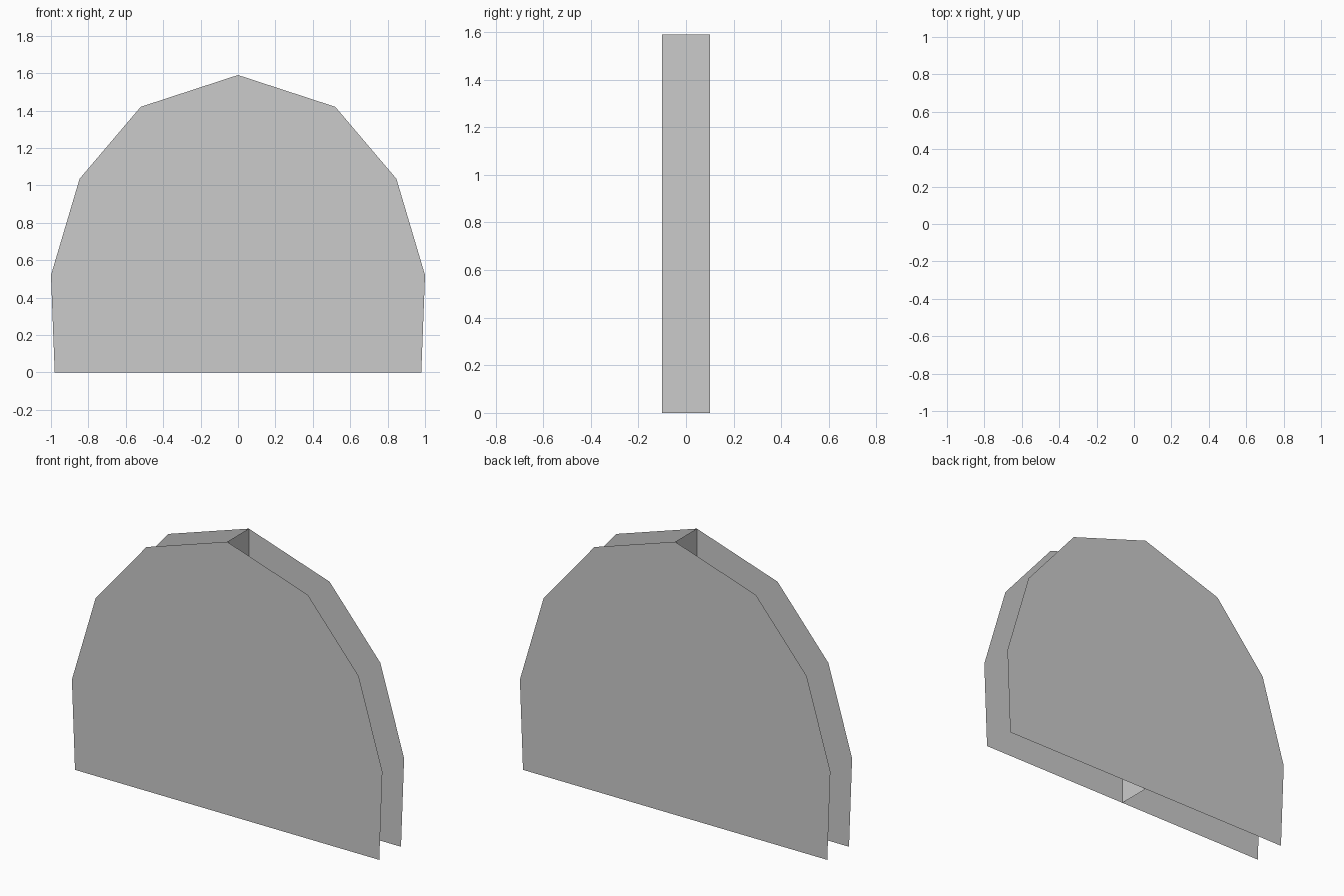
import bpy

if "Cube" in bpy.data.objects:
    bpy.data.objects.remove(bpy.data.objects["Cube"])

HALF_GAP = 0.1
# Right half of the arched outline, bottom to apex (x, z)
HALF = [(0.98, 0), (1.0, 0.52), (0.847, 1.035), (0.52, 1.42), (0, 1.59)]
OUTLINE = HALF + [(-x, z) for x, z in reversed(HALF[:-1])]


def sheet(name, points):
    """Single flat polygon from an ordered outline."""
    mesh = bpy.data.meshes.new(name)
    mesh.from_pydata(points, [], [range(len(points))])
    obj = bpy.data.objects.new(name, mesh)
    bpy.context.collection.objects.link(obj)
    return obj


# Front and back arched panels, both facing outwards
sheet("front_panel", [(x, -HALF_GAP, z) for x, z in OUTLINE])
sheet("back_panel", [(-x, HALF_GAP, z) for x, z in OUTLINE])

# Upright divider joining the panels along the centre line
top = HALF[-1][1]
sheet("centre_divider", [(0, -HALF_GAP, 0), (0, HALF_GAP, 0),
                         (0, HALF_GAP, top), (0, -HALF_GAP, top)])
